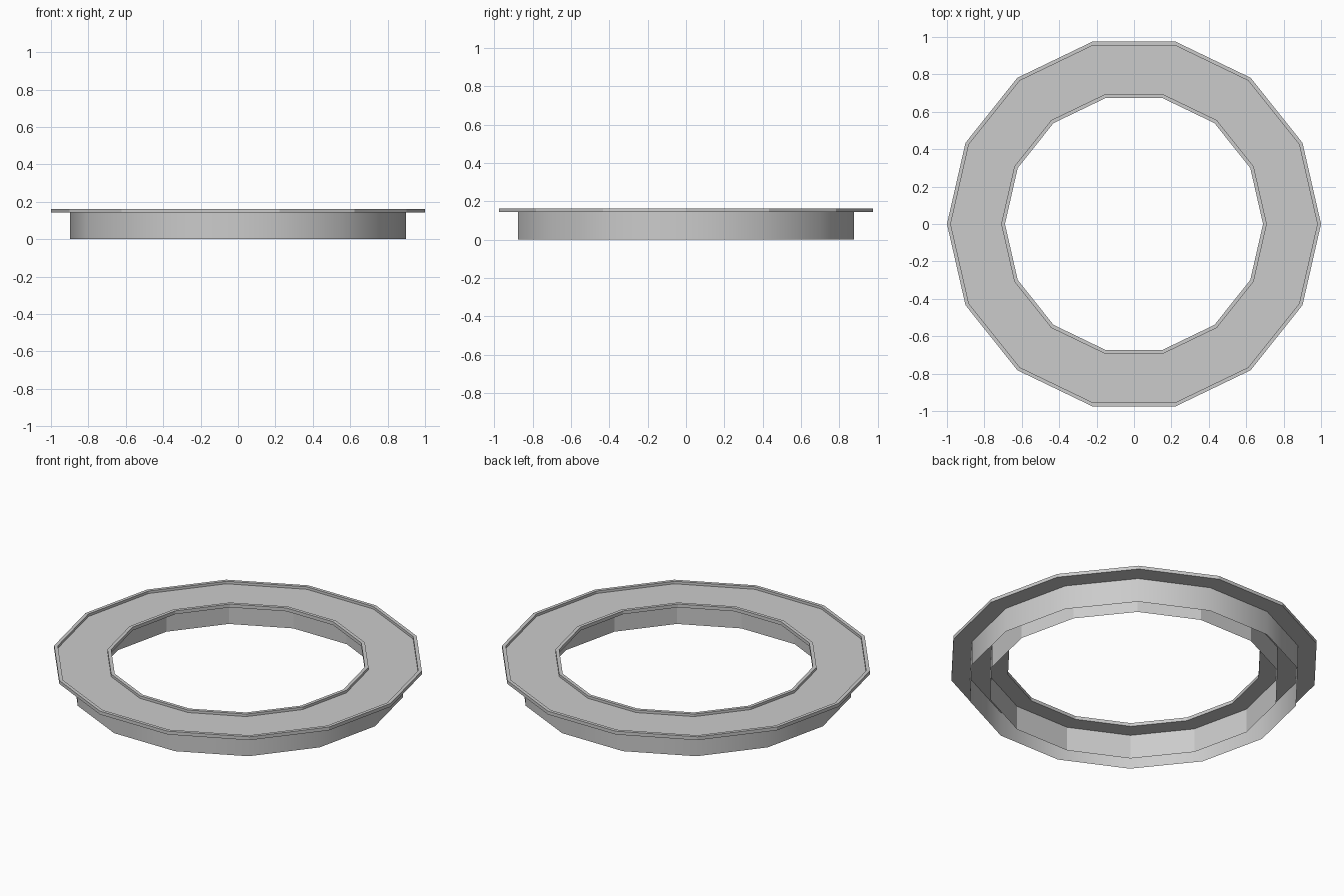
import bpy
import math

if "Cube" in bpy.data.objects:
    bpy.data.objects.remove(bpy.data.objects["Cube"])

SIDES = 14


def ring(name, profile, closed=True, smooth=False):
    """Revolve an (r, z) profile around z; sides left of travel face out."""
    n = len(profile)
    verts = []
    for i in range(SIDES):
        a = 2 * math.pi * i / SIDES
        verts += [(r * math.cos(a), r * math.sin(a), z) for r, z in profile]
    faces = []
    for i in range(SIDES):
        j = (i + 1) % SIDES
        for k in range(n if closed else n - 1):
            m = (k + 1) % n
            faces.append((i * n + k, j * n + k, j * n + m, i * n + m))
    mesh = bpy.data.meshes.new(name)
    mesh.from_pydata(verts, [], faces)
    for p in mesh.polygons:
        p.use_smooth = smooth
    obj = bpy.data.objects.new(name, mesh)
    bpy.context.collection.objects.link(obj)
    return obj


# Thin flange plate with raised lips along its outer and inner edges
BOTTOM, FLOOR, TOP = 0.143, 0.148, 0.163
ring("flange_plate", [
    (1.0, BOTTOM), (1.0, TOP), (0.98, TOP), (0.98, FLOOR),
    (0.71, FLOOR), (0.71, TOP), (0.69, TOP), (0.69, BOTTOM),
])

# Two single-sheet skirts, hollow and open below
ring("outer_skirt", [(0.897, 0), (0.897, BOTTOM)], closed=False, smooth=True)
ring("inner_skirt", [(0.787, BOTTOM), (0.787, 0)], closed=False)
